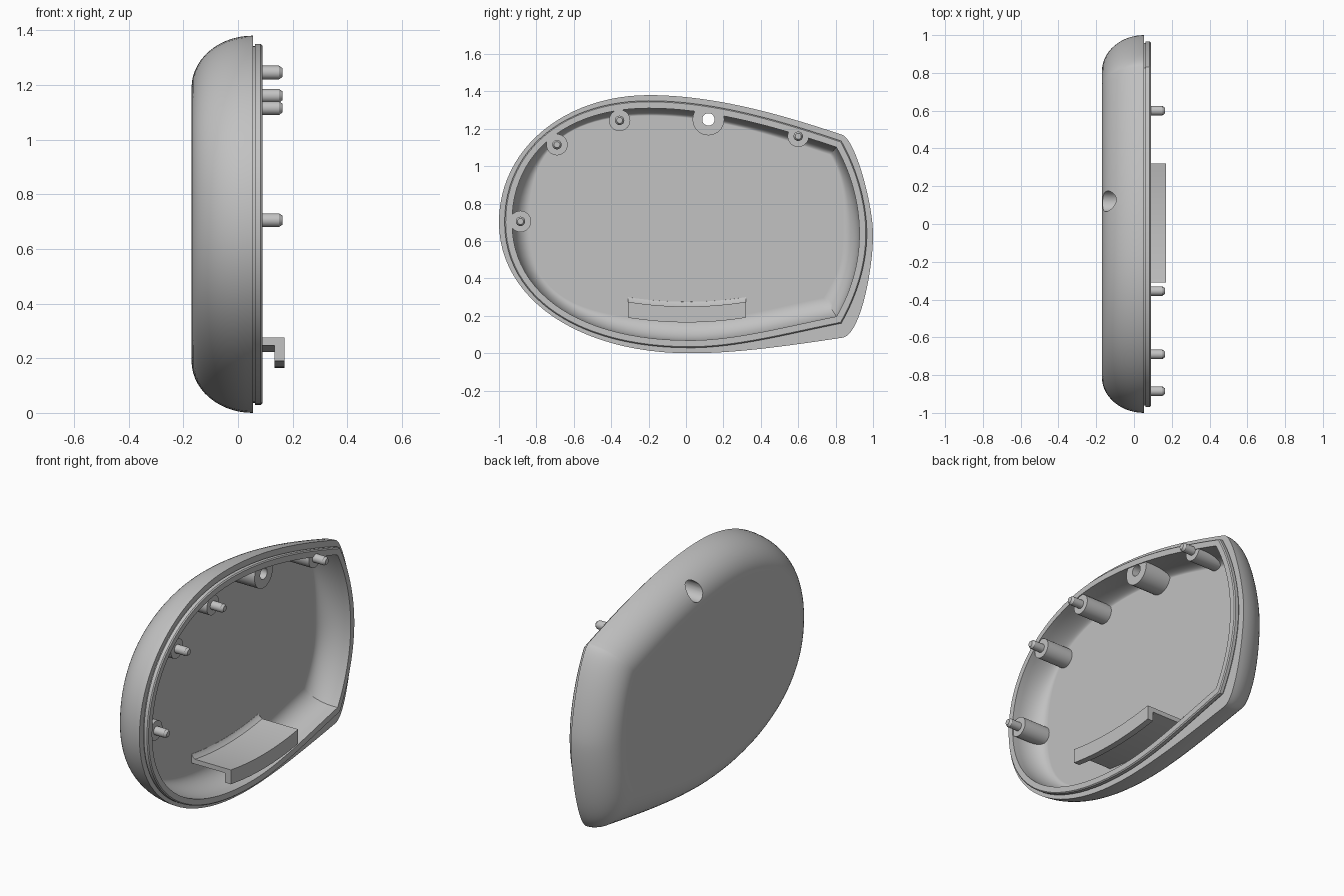
import bpy, bmesh, math
from mathutils import Vector

if "Cube" in bpy.data.objects:
    bpy.data.objects.remove(bpy.data.objects["Cube"])

grey = bpy.data.materials.new("plain_grey")
grey.use_nodes = True
grey.diffuse_color = (0.54, 0.54, 0.54, 1)
grey.node_tree.nodes["Principled BSDF"].inputs["Base Color"].default_value = (0.54, 0.54, 0.54, 1)

# Outline nodes in (y, z): position, incoming handle, outgoing handle, inward direction
LIP = [
    ((-.97, .70), (0, -.41), (0, .40), (1, 0)),
    ((-.20, 1.35), (-.44, 0), (.35, 0), (0, -1)),
    ((.83, 1.135), (-.33, .11), (.08, -.14), (-.66, -.83)),
    ((.967, .64), (0, .17), (0, -.17), (-1, 0)),
    ((.83, .16), (.08, .14), (-.30, -.06), (-.63, .92)),
    ((.02, .029), (.25, 0), (-.59, 0), (0, 1)),
]
# The outer edge is a little larger, with fuller rounded corners
OUTER = list(LIP)
for i, pos in enumerate([(-1, .70), (-.20, 1.38), (.835, 1.168), (1, .63), (.835, .083), (.02, 0)]):
    OUTER[i] = (pos,) + LIP[i][1:]
OUTER[2] = (OUTER[2][0], (-.33, .11), (.07, -.024), LIP[2][3])
OUTER[4] = (OUTER[4][0], (.10, .012), (-.30, -.045), LIP[4][3])
# The inside floor: steep walls along the top, wide rounding elsewhere
FLOOR = [(Vector(p) + Vector(d) * k, a, b, d)
         for (p, a, b, d), k in zip(LIP, [.13, .08, .09, .13, .15, .15])]


def outline(nodes, inset=0.0, steps=24):
    """Sample the closed bezier outline, moved inward by inset."""
    pts = []
    for a, b in zip(nodes, nodes[1:] + nodes[:1]):
        p0 = Vector(a[0]) + Vector(a[3]) * inset
        p3 = Vector(b[0]) + Vector(b[3]) * inset
        p1 = p0 + Vector(a[2]) * (1 - inset)
        p2 = p3 + Vector(b[1]) * (1 - inset)
        for k in range(steps):
            t = k / steps
            s = 1 - t
            pts.append(p0 * s**3 + p1 * 3 * s * s * t + p2 * 3 * s * t * t + p3 * t**3)
    return pts


def at_x(x, pts):
    return [(x, p[0], p[1]) for p in pts]


def dome(wide, narrow, x_wide, x_narrow, steps=14):
    """Rings rounding from a narrow flat end out to a wide edge."""
    rings = []
    for k in range(steps + 1):
        t = k / steps * math.pi / 2
        x = x_wide + (x_narrow - x_wide) * math.cos(t)
        rings.append(at_x(x, [n.lerp(w, math.sin(t)) for n, w in zip(narrow, wide)]))
    return rings


def loft(name, rings):
    """Skin a stack of rings into a closed solid."""
    bm = bmesh.new()
    loops = [[bm.verts.new(p) for p in ring] for ring in rings]
    for a, b in zip(loops, loops[1:]):
        for i in range(len(a)):
            j = (i + 1) % len(a)
            bm.faces.new((a[i], a[j], b[j], b[i]))
    bm.faces.new(loops[0])
    bm.faces.new(loops[-1])
    bmesh.ops.recalc_face_normals(bm, faces=bm.faces)
    mesh = bpy.data.meshes.new(name)
    bm.to_mesh(mesh)
    bm.free()
    obj = bpy.data.objects.new(name, mesh)
    bpy.context.collection.objects.link(obj)
    mesh.materials.append(grey)
    return obj


def rod(name, y, z, profile, sides=32):
    """Turned part along x from (x, radius) pairs."""
    angles = [2 * math.pi * k / sides for k in range(sides)]
    return loft(name, [[(x, y + r * math.cos(a), z + r * math.sin(a)) for a in angles]
                       for x, r in profile])


def select(obj):
    bpy.ops.object.select_all(action='DESELECT')
    obj.select_set(True)
    bpy.context.view_layer.objects.active = obj


def subtract(obj, cutter):
    cutter.hide_render = True
    mod = obj.modifiers.new("cut", 'BOOLEAN')
    mod.operation = 'DIFFERENCE'
    mod.solver = 'EXACT'
    mod.object = cutter
    select(obj)
    bpy.ops.object.modifier_apply(modifier=mod.name)
    bpy.data.objects.remove(cutter)


def smooth(obj):
    """Smooth the curves while large flat faces stay flat."""
    select(obj)
    bpy.ops.object.shade_smooth_by_angle(angle=math.radians(30))
    mod = obj.modifiers.new("flat_faces", 'WEIGHTED_NORMAL')
    mod.keep_sharp = True


# Domed body with a stepped lip around the open side
body_rings = dome(outline(OUTER), outline(LIP, .16), .054, -.17)
for x, inset in [(.054, .008), (.062, .008), (.062, 0), (.083, 0), (.089, .006)]:
    body_rings.append(at_x(x, outline(LIP, inset)))
shell = loft("shell", body_rings)

# Hollow inside, leaving the mounting posts standing
inner = outline(LIP, .04)
cavity = loft("cavity_cutter", dome(inner, outline(FLOOR), .05, -.088) + [at_x(.2, inner)])
PINS = [(-.885, .705), (-.69, 1.115), (-.355, 1.245), (.60, 1.16)]
SCREW = (.12, 1.25)
for y, z in PINS:
    subtract(cavity, rod("post", y, z, [(-.3, .057), (.084, .057)]))
subtract(cavity, rod("screw_post", *SCREW, [(-.3, .085), (.084, .085)]))
subtract(shell, cavity)

# Stepped screw hole through the large post
subtract(shell, rod("screw_bore", *SCREW, [(-.4, .055), (.01, .055), (.01, .033), (.3, .033)]))
smooth(shell)

# Locating pins with chamfered tips
for n, (y, z) in enumerate(PINS):
    smooth(rod(f"locating_pin_{n + 1}", y, z, [(.05, .025), (.15, .025), (.163, .016)]))

# Curved hook ledge along the bottom, flaring where it meets the floor
section = [(-.11, .278), (-.087, .275), (-.08, .262), (-.065, .25), (.17, .25),
           (.17, .165), (.133, .165), (.133, .222), (-.11, .222)]
hook_rings = []
for k in range(17):
    u = k / 8 - 1
    hook_rings.append([(x, .005 + .315 * u, z + .025 * u * u) for x, z in section])
smooth(loft("hook_ledge", hook_rings))
